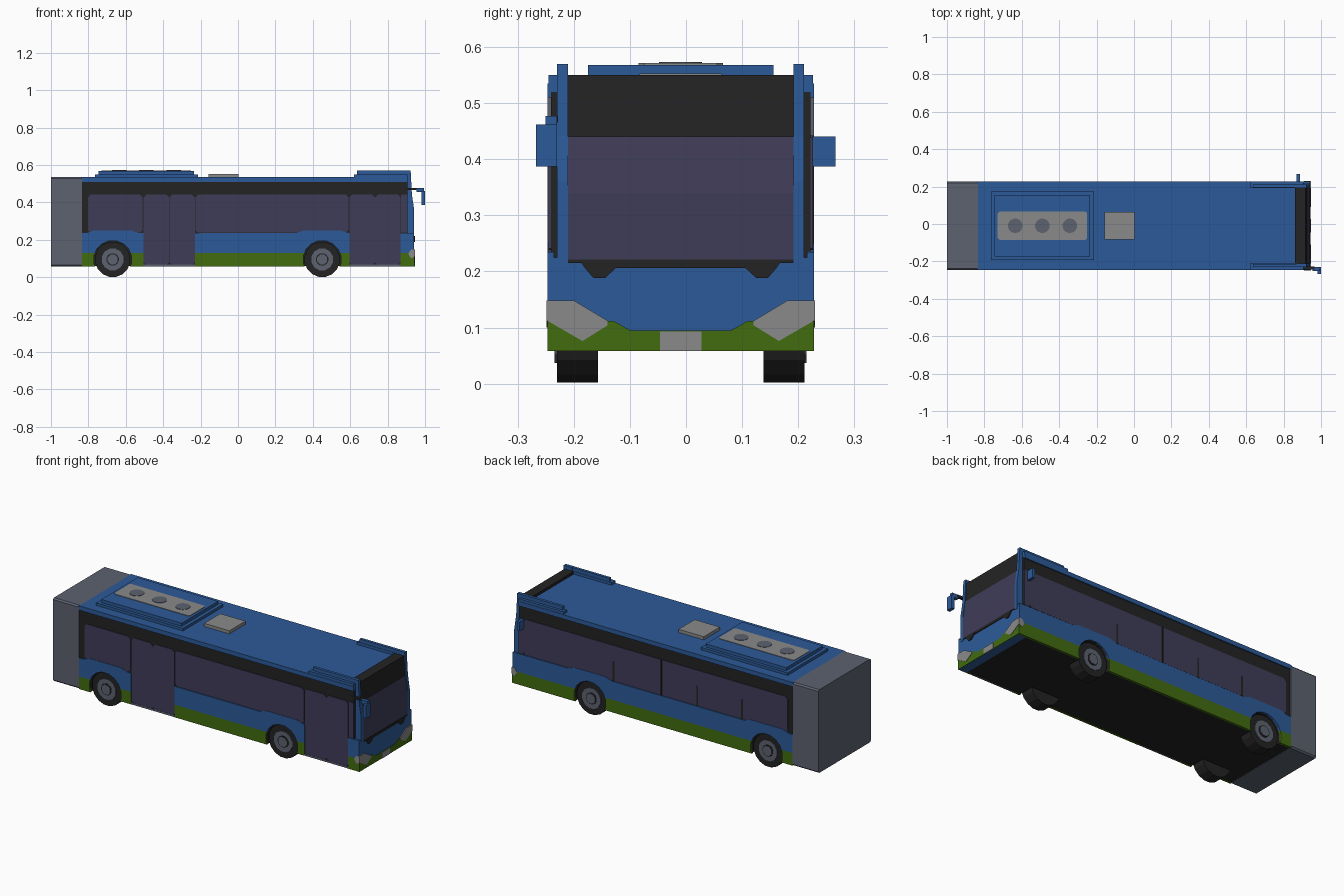
import bpy, bmesh, math

cube = bpy.data.objects.get("Cube")
if cube:
    bpy.data.objects.remove(cube, do_unlink=True)


def material(name, rgb):
    lin = [((c / 255 + 0.055) / 1.055) ** 2.4 if c > 10 else c / 255 / 12.92 for c in rgb]
    m = bpy.data.materials.new(name)
    m.use_nodes = True
    m.diffuse_color = (*lin, 1)
    m.node_tree.nodes["Principled BSDF"].inputs["Base Color"].default_value = (*lin, 1)
    return m


BLUE = material("blue paint", (44, 90, 152))
GREEN = material("green paint", (66, 108, 16))
BLACK = material("black", (35, 35, 35))
GLASS = material("tinted glass", (63, 60, 88))
LIGHT = material("light grey", (138, 138, 138))
SLATE = material("slate grey", (92, 98, 112))

CY, HALF = -0.0095, 0.2375          # middle line and half width of the body


def side_y(s, inset):
    return CY + s * (HALF - inset)


def prism(name, pts, axis, a, b, mat):
    """Extrude a 2D outline along an axis from a to b."""
    place = {"x": lambda p, t: (t, p[0], p[1]),
             "y": lambda p, t: (p[0], t, p[1]),
             "z": lambda p, t: (p[0], p[1], t)}[axis]
    bm = bmesh.new()
    lo = [bm.verts.new(place(p, a)) for p in pts]
    hi = [bm.verts.new(place(p, b)) for p in pts]
    bm.faces.new(lo)
    bm.faces.new(hi)
    n = len(pts)
    for i in range(n):
        bm.faces.new((lo[i], lo[(i + 1) % n], hi[(i + 1) % n], hi[i]))
    bmesh.ops.recalc_face_normals(bm, faces=bm.faces)
    me = bpy.data.meshes.new(name)
    bm.to_mesh(me)
    bm.free()
    me.materials.append(mat)
    ob = bpy.data.objects.new(name, me)
    bpy.context.scene.collection.objects.link(ob)
    return ob


def rect(u0, u1, v0, v1, c=0.0):
    """Rectangle outline with optional cut corners."""
    if not c:
        return [(u0, v0), (u1, v0), (u1, v1), (u0, v1)]
    return [(u0 + c, v0), (u1 - c, v0), (u1, v0 + c), (u1, v1 - c),
            (u1 - c, v1), (u0 + c, v1), (u0, v1 - c), (u0, v0 + c)]


def box(name, x0, x1, y0, y1, z0, z1, mat):
    return prism(name, rect(x0, x1, y0, y1), "z", z0, z1, mat)


def disc(cx, cv, r, n):
    return [(cx + r * math.cos(math.tau * (i + .5) / n),
             cv + r * math.sin(math.tau * (i + .5) / n)) for i in range(n)]


WHEELS = {"rear": -0.67, "front": 0.45}
SIDES = {"right": -1, "left": 1}
cutters = []

# Wheels and hidden arch cutters
for end, wx in WHEELS.items():
    for side, s in SIDES.items():
        tag = f"{end}_{side}"
        c = prism("arch_cutter_" + tag, disc(wx, 0.094, 0.102, 16), "y",
                  side_y(s, 0.10), side_y(s, -0.05), BLACK)
        c.hide_render = True
        c.hide_set(True)
        cutters.append(c)
        prism("tyre_" + tag, disc(wx, 0.095, 0.095, 16), "y",
              side_y(s, 0.09), side_y(s, 0.017), BLACK)
        prism("rim_" + tag, disc(wx, 0.095, 0.06, 12), "y",
              side_y(s, 0.03), side_y(s, 0.013), SLATE)
        prism("rim_ring_" + tag, disc(wx, 0.095, 0.034, 12), "y",
              side_y(s, 0.03), side_y(s, 0.011), BLACK)
        prism("hub_" + tag, disc(wx, 0.095, 0.029, 8), "y",
              side_y(s, 0.03), side_y(s, 0.008), SLATE)


def cut_arches(ob):
    for c in cutters:
        m = ob.modifiers.new("arch", "BOOLEAN")
        m.operation = "DIFFERENCE"
        m.solver = "EXACT"
        m.object = c


# Black core, rear block and roof
cut_arches(box("body_core", -0.84, 0.905, side_y(-1, 0.006), side_y(1, 0.006), 0.06, 0.52, BLACK))
rear = prism("rear_block", rect(side_y(-1, 0), side_y(1, 0), 0.058, 0.535, 0.008),
             "x", -1.0, -0.835, SLATE)
box("roof", -0.838, 0.905, side_y(-1, 0), side_y(1, 0), 0.51, 0.535, BLUE)


# Painted side panels
def skirt(tag, s, x0, x1):
    y0, y1 = side_y(s, 0.012), side_y(s, 0)
    cut_arches(prism("green_skirt_" + tag, rect(x0, x1, 0.058, 0.13), "y", y0, y1, GREEN))
    top = [(x1, 0.235)]
    for wx in sorted(WHEELS.values(), reverse=True):
        if x0 < wx < x1:
            l, r = max(x0, wx - 0.14), min(x1, wx + 0.14)
            top += [(r, 0.236), (min(x1, wx + 0.10), 0.25),
                    (wx - 0.10, 0.25), (l, 0.236)]
    cut_arches(prism("blue_panel_" + tag, [(x0, 0.13), (x1, 0.13)] + top + [(x0, 0.235)],
                     "y", y0, y1, BLUE))


skirt("right_rear", -1, -0.836, -0.505)
skirt("right_middle", -1, -0.23, 0.595)
skirt("right_front", -1, 0.87, 0.94)
skirt("left", 1, -0.836, 0.94)


# Side glass and doors
def pane(name, s, x0, x1, z0, z1, c=0.015):
    prism(name, rect(x0, x1, z0, z1, c), "y", side_y(s, 0.01), side_y(s, 0.002), GLASS)


pane("window_right_rear", -1, -0.803, -0.51, 0.238, 0.442)
pane("window_right_middle", -1, -0.228, 0.59, 0.238, 0.442)
for name, x0 in (("rear_door", -0.505), ("front_door", 0.595)):
    for i in range(2):
        a = x0 + 0.1375 * i
        pane(f"{name}_leaf_{i + 1}", -1, a, a + 0.137, 0.064, 0.442, 0.016)
    box(name + "_sill", x0, x0 + 0.275, side_y(-1, 0.01), side_y(-1, 0.001), 0.058, 0.068, SLATE)
pane("window_left", 1, -0.803, 0.875, 0.238, 0.442)
for side, s in SIDES.items():
    pane("quarter_window_" + side, s, 0.872, 0.905, 0.238, 0.442, 0.003)
for i, (x, top) in enumerate(((0.30, 0.35), (0.0, 0.442), (-0.23, 0.35), (-0.515, 0.35))):
    box(f"left_window_bar_{i + 1}", x - 0.005, x + 0.005,
        side_y(1, 0.004), side_y(1, 0), 0.238, top, BLACK)

# Front cap: lower nose, sloped upper part and pillars
box("nose", 0.89, 0.94, side_y(-1, 0.002), side_y(1, 0.002), 0.058, 0.225, BLUE)
UP = [(0.86, 0.21), (0.938, 0.21), (0.938, 0.34), (0.925, 0.44), (0.918, 0.55), (0.86, 0.55)]
prism("front_cap", UP, "y", CY - 0.202, CY + 0.202, BLACK)
PILLAR = [(0.87, 0.21), (0.942, 0.21), (0.942, 0.36), (0.93, 0.44), (0.923, 0.57), (0.87, 0.57)]
for side, s in SIDES.items():
    prism("front_pillar_" + side, PILLAR, "y", CY + s * 0.201, CY + s * 0.220, BLUE)
prism("windscreen", [(0.93, 0.22), (0.941, 0.22), (0.941, 0.34), (0.928, 0.44), (0.918, 0.44)],
      "y", CY - 0.201, CY + 0.201, GLASS)

# Painted front details
FX = (0.938, 0.943)
prism("front_green", [(CY - HALF, 0.058), (CY + HALF, 0.058), (CY + HALF, 0.112),
                      (CY + 0.12, 0.112), (CY + 0.09, 0.095), (CY - 0.09, 0.095),
                      (CY - 0.12, 0.112), (CY - HALF, 0.112)], "x", *FX, GREEN)
box("number_plate", 0.938, 0.945, CY - 0.037, CY + 0.037, 0.058, 0.093, LIGHT)
box("wiper_bar", 0.938, 0.944, CY - 0.13, CY + 0.13, 0.206, 0.217, BLACK)
box("windscreen_base", 0.938, 0.943, CY - 0.201, CY + 0.201, 0.215, 0.221, BLACK)
for side, s in SIDES.items():
    lamp = [(0.2375, 0.148), (0.19, 0.148), (0.13, 0.112), (0.13, 0.104),
            (0.175, 0.076), (0.2375, 0.112)]
    prism("headlight_" + side, [(CY + s * u, z) for u, z in lamp], "x", 0.938, 0.945, LIGHT)
    prism("headlight_side_" + side, [(0.945, 0.148), (0.945, 0.112), (0.925, 0.10), (0.91, 0.125),
                                     (0.925, 0.148)], "y", side_y(s, 0.004), side_y(s, -0.002), LIGHT)
    blade = [(0.18, 0.22), (0.10, 0.22), (0.122, 0.20), (0.135, 0.188), (0.155, 0.188), (0.17, 0.205)]
    prism("wiper_hub_" + side, [(CY + s * u, z) for u, z in blade], "x", 0.938, 0.945, BLACK)

# Roof fairings beside the destination sign
for side, s in SIDES.items():
    box("fairing_base_" + side, 0.62, 0.905, *sorted((side_y(s, 0.002), side_y(s, 0.036))),
        0.53, 0.55, BLUE)
    box("fairing_top_" + side, 0.635, 0.88, *sorted((side_y(s, 0.018), side_y(s, 0.034))),
        0.55, 0.57, BLUE)

# Roof cooling unit with three fans, and hatch
box("cooling_unit_base", -0.765, -0.215, CY - 0.182, CY + 0.182, 0.53, 0.55, BLUE)
box("cooling_unit_top", -0.745, -0.235, CY - 0.165, CY + 0.165, 0.55, 0.568, BLUE)
prism("fan_plate", rect(-0.73, -0.25, CY - 0.075, CY + 0.075, 0.01), "z", 0.565, 0.571, LIGHT)
for i, x in enumerate((-0.635, -0.49, -0.343)):
    prism(f"fan_{i + 1}", disc(x, CY, 0.039, 16), "z", 0.569, 0.573, SLATE)
box("roof_hatch", -0.157, 0.003, CY - 0.073, CY + 0.073, 0.53, 0.553, LIGHT)

# Mirrors
box("mirror_arm_right", 0.87, 0.965, -0.242, -0.228, 0.465, 0.477, BLACK)
box("mirror_bracket_right", 0.955, 0.995, -0.25, -0.23, 0.455, 0.477, BLUE)
box("mirror_right", 0.98, 1.0, -0.267, -0.23, 0.387, 0.462, BLUE)
box("mirror_left", 0.87, 0.887, 0.222, 0.266, 0.387, 0.44, BLUE)
